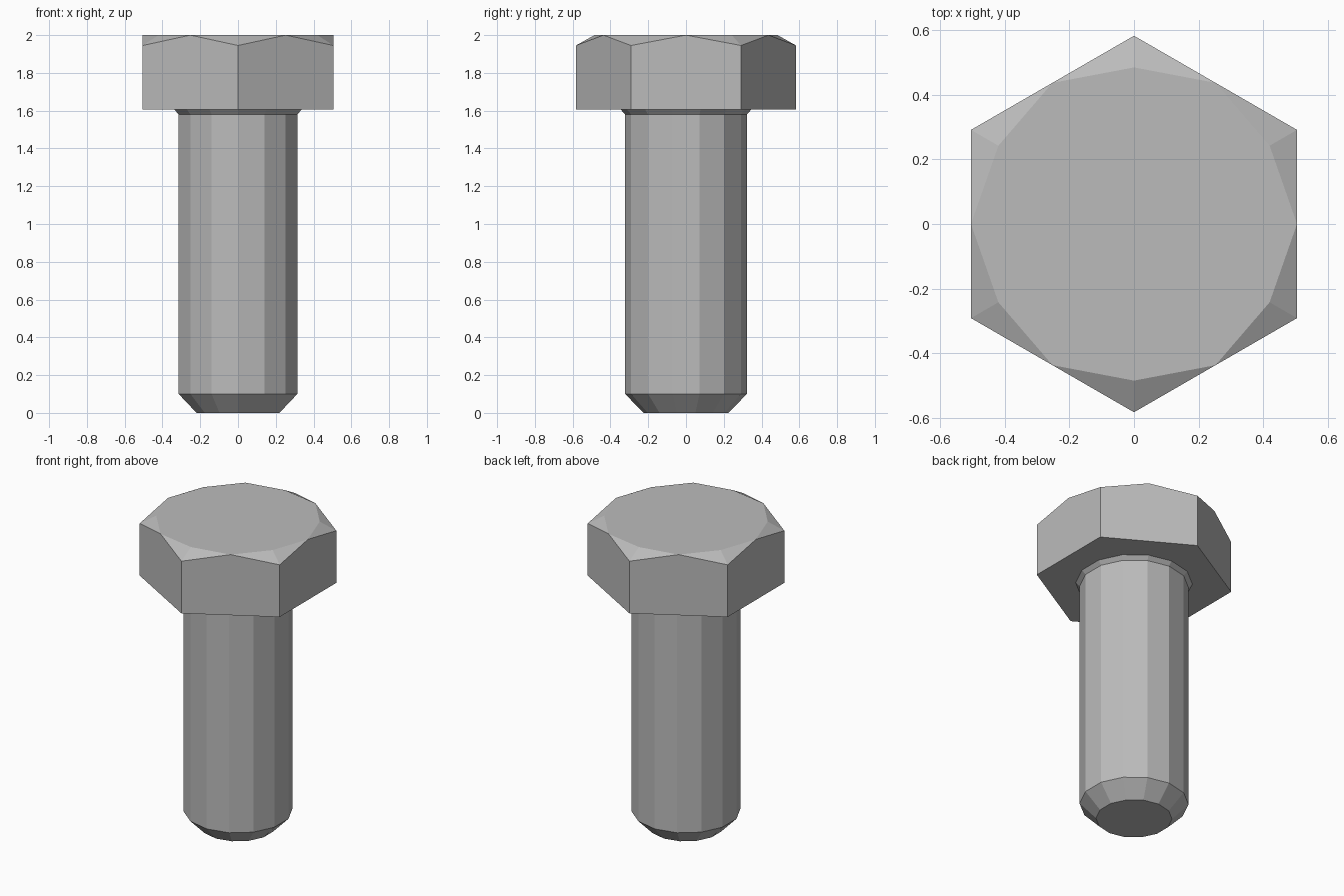
import bpy, bmesh
from math import sin, cos, pi

cube = bpy.data.objects.get("Cube")
if cube:
    bpy.data.objects.remove(cube, do_unlink=True)

steel = bpy.data.materials.new("grey_steel")
steel.use_nodes = True
colour = (0.5, 0.5, 0.5, 1)
steel.diffuse_color = colour
steel.node_tree.nodes["Principled BSDF"].inputs["Base Color"].default_value = colour


def ring(bm, radius, z, sides, start=0.0):
    """Add a circle of vertices, counter-clockwise from the start angle."""
    angles = [start + 2 * pi * i / sides for i in range(sides)]
    return [bm.verts.new((radius * cos(a), radius * sin(a), z)) for a in angles]


def finish(bm, name):
    bmesh.ops.recalc_face_normals(bm, faces=bm.faces)
    mesh = bpy.data.meshes.new(name)
    bm.to_mesh(mesh)
    bm.free()
    mesh.materials.append(steel)
    obj = bpy.data.objects.new(name, mesh)
    bpy.context.collection.objects.link(obj)
    return obj


# Hexagonal head with its corners chamfered down from a round top
CORNER = 0.583
FLAT = CORNER * cos(pi / 6)
bm = bmesh.new()
base = ring(bm, CORNER, 1.605, 6, pi / 6)
shoulder = ring(bm, CORNER, 1.945, 6, pi / 6)
inner = ring(bm, 0.485, 2.0, 6, pi / 6)
middle = ring(bm, FLAT, 2.0, 6, pi / 3)
bm.faces.new(base)
bm.faces.new([v for pair in zip(inner, middle) for v in pair])
for i in range(6):
    j = (i + 1) % 6
    bm.faces.new((base[i], base[j], shoulder[j], middle[i], shoulder[i]))
    bm.faces.new((shoulder[i], middle[i], inner[i]))
    bm.faces.new((shoulder[i], inner[i], middle[i - 1]))
finish(bm, "hex_head")

# Faceted shank: bevelled tip, straight body, small fillet under the head
SIDES = 14
bm = bmesh.new()
profile = [(0.225, 0.0), (0.322, 0.1), (0.322, 1.58), (0.345, 1.605)]
rings = [ring(bm, r, z, SIDES, pi / SIDES) for r, z in profile]
for low, high in zip(rings, rings[1:]):
    for i in range(SIDES):
        j = (i + 1) % SIDES
        bm.faces.new((low[i], low[j], high[j], high[i]))
bm.faces.new(rings[0])
bm.faces.new(rings[-1])
finish(bm, "shank")
